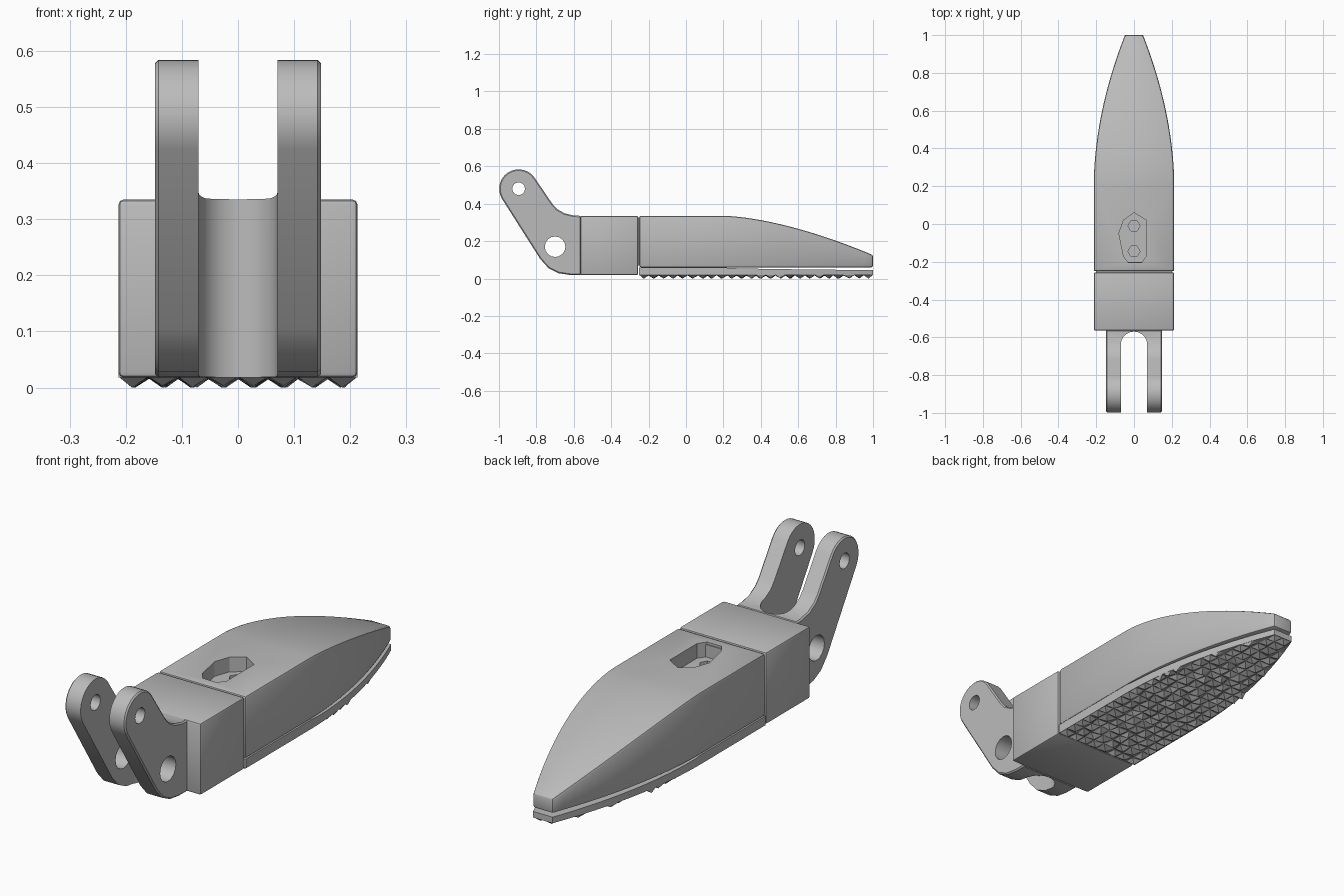
import bpy, bmesh, math, random
from mathutils import Vector

random.seed(4)
if "Cube" in bpy.data.objects:
    bpy.data.objects.remove(bpy.data.objects["Cube"], do_unlink=True)

grey = bpy.data.materials.new("plain grey")
grey.use_nodes = True
colour = (0.5, 0.5, 0.5, 1)
grey.diffuse_color = colour
grey.node_tree.nodes["Principled BSDF"].inputs["Base Color"].default_value = colour


def make(name, bm, recalc=True):
    if recalc:
        bmesh.ops.recalc_face_normals(bm, faces=bm.faces)
    mesh = bpy.data.meshes.new(name)
    bm.to_mesh(mesh)
    bm.free()
    mesh.materials.append(grey)
    ob = bpy.data.objects.new(name, mesh)
    bpy.context.collection.objects.link(ob)
    return ob


def activate(ob):
    bpy.ops.object.select_all(action="DESELECT")
    ob.select_set(True)
    bpy.context.view_layer.objects.active = ob


def bevel(ob, width, segments=2):
    mod = ob.modifiers.new("bevel", "BEVEL")
    mod.width, mod.segments = width, segments
    mod.limit_method, mod.angle_limit = "ANGLE", math.radians(40)
    activate(ob)
    bpy.ops.object.modifier_apply(modifier=mod.name)


def cut(ob, cutter):
    cutter.hide_render = True
    mod = ob.modifiers.new("cut", "BOOLEAN")
    mod.operation, mod.solver, mod.object = "DIFFERENCE", "EXACT", cutter
    activate(ob)
    bpy.ops.object.modifier_apply(modifier=mod.name)
    bpy.data.objects.remove(cutter, do_unlink=True)


def smooth(ob):
    activate(ob)
    bpy.ops.object.shade_smooth_by_angle(angle=math.radians(30))


def prism(name, points, start, end):
    """Extrude an outline of 3D points from offset start to offset end."""
    bm = bmesh.new()
    loops = [[bm.verts.new(Vector(p) + Vector(o)) for p in points] for o in (start, end)]
    for loop in loops:
        bm.faces.new(loop)
    n = len(points)
    for i in range(n):
        j = (i + 1) % n
        bm.faces.new((loops[0][i], loops[0][j], loops[1][j], loops[1][i]))
    return make(name, bm)


def arc(cx, cy, r, a0, a1, n):
    angles = [math.radians(a0 + (a1 - a0) * i / n) for i in range(n + 1)]
    return [(cx + r * math.cos(a), cy + r * math.sin(a)) for a in angles]


# Shape rules of the tapering foot
def taper(y):
    return max(0, (y - 0.2) / 0.8)


def half_width(y):
    return 0.213 - 0.165 * taper(y) ** 1.9


def top_height(y):
    return 0.335 - 0.21 * taper(y) ** 1.6


def loft(name, low, high, back):
    """Rectangular sections following the foot outline."""
    bm = bmesh.new()
    stations = [back, 0.2] + [0.2 + 0.8 * i / 20 for i in range(1, 21)]
    rings = []
    for y in stations:
        w = half_width(y)
        rings.append([bm.verts.new(p) for p in
                      ((-w, y, low(y)), (w, y, low(y)), (w, y, high(y)), (-w, y, high(y)))])
    for a, b in zip(rings, rings[1:]):
        for i in range(4):
            j = (i + 1) % 4
            bm.faces.new((a[i], a[j], b[j], b[i]))
    bm.faces.new(rings[0])
    bm.faces.new(rings[-1])
    return make(name, bm)


# Foot shell with a recess and two screw holes in the top
foot = loft("foot_shell", lambda y: 0.06, top_height, -0.25)
bevel(foot, 0.01)
recess = [(-0.055, 0.02), (0, 0.06), (0.065, 0.02), (0.065, -0.17), (0.04, -0.205),
          (-0.03, -0.205), (-0.055, -0.17), (-0.08, -0.05)]
cut(foot, prism("recess_cutter", [(x, y, 0) for x, y in recess], (0, 0, 0.27), (0, 0, 0.4)))
for y in (-0.01, -0.145):
    hole = [(px, py, 0) for px, py in arc(0, y, 0.032, 0, 300, 5)]
    cut(foot, prism("screw_cutter", hole, (0, 0, 0.2), (0, 0, 0.4)))
smooth(foot)

# Sole slab, leaving a thin gap under the toe
loft("sole", lambda y: 0.018, lambda y: 0.059 - 0.014 * taper(y) ** 0.5, -0.25)

# Studded tread: a poked grid squeezed into the foot outline
bm = bmesh.new()
columns, rows = 8, 24
bmesh.ops.create_grid(bm, x_segments=columns, y_segments=rows, size=1)
for v in bm.verts:
    v.co = (v.co.x * 0.213, 0.375 + v.co.y * 0.625, 0.0195)
    if abs(v.co.x) < 0.2 and -0.24 < v.co.y < 0.99:
        v.co.x += random.uniform(-0.008, 0.008)
        v.co.y += random.uniform(-0.008, 0.008)
for v in bmesh.ops.poke(bm, faces=bm.faces)["verts"]:
    if abs(v.co.x) < half_width(v.co.y):
        v.co.z = random.choice((0, 0, 0.003))
for v in bm.verts:
    w = half_width(v.co.y)
    v.co.x = max(-w, min(w, v.co.x))
bmesh.ops.dissolve_degenerate(bm, edges=bm.edges, dist=0.0005)
bmesh.ops.reverse_faces(bm, faces=bm.faces)
make("tread_studs", bm, recalc=False)

# Ankle block
block = prism("ankle_block", [(-0.213, -0.565, 0), (0.213, -0.565, 0),
                              (0.213, -0.256, 0), (-0.213, -0.256, 0)],
              (0, 0, 0.018), (0, 0, 0.335))
bevel(block, 0.009)

# Core joining the block to the foot
prism("joining_core", [(-0.2, -0.3, 0), (0.2, -0.3, 0), (0.2, -0.2, 0), (-0.2, -0.2, 0)],
      (0, 0, 0.07), (0, 0, 0.325))

# Fork: side profile, split by a round-ended slot and drilled twice
profile = [(-0.56, 0.018), (-0.62, 0.019), (-0.68, 0.028), (-0.735, 0.055), (-0.78, 0.105)]
profile += arc(-0.895, 0.48, 0.104, 212, 35, 14)
profile += [(-0.715, 0.4), (-0.69, 0.372), (-0.65, 0.349), (-0.6, 0.337), (-0.56, 0.335)]
fork = prism("fork", [(0, y, z) for y, z in profile], (-0.148, 0, 0), (0.148, 0, 0))
bevel(fork, 0.006, 1)
slot = [(-0.07, -1.2), (0.07, -1.2)] + arc(0, -0.64, 0.07, 0, 180, 20)
cut(fork, prism("slot_cutter", [(x, y, 0) for x, y in slot], (0, 0, -0.1), (0, 0, 0.8)))
for y, z, r in ((-0.895, 0.48, 0.034), (-0.7, 0.17, 0.055)):
    ring = [(0, py, pz) for py, pz in arc(y, z, r, 0, 337.5, 15)]
    cut(fork, prism("pin_cutter", ring, (-0.3, 0, 0), (0.3, 0, 0)))

for part in (block, fork):
    smooth(part)
